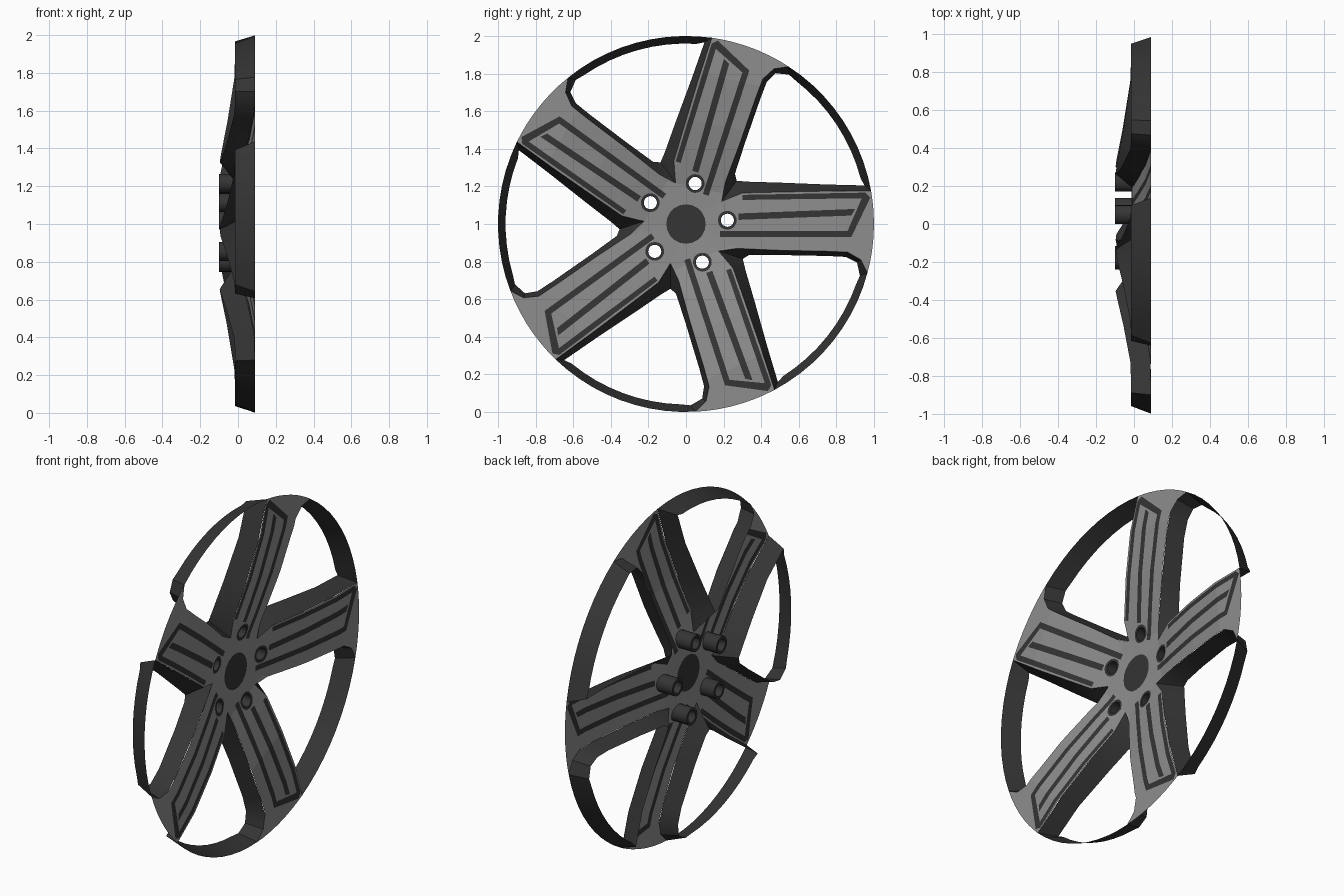
import bpy, bmesh
from math import radians, sin, cos, hypot
from mathutils import Vector

if "Cube" in bpy.data.objects:
    bpy.data.objects.remove(bpy.data.objects["Cube"])

N = 5
STEP = 360 / N
SPOKE = 6                      # angle of the first spoke in degrees
FACE = [(0, -.02), (.2, -.01), (.34, .02), (.55, .06), (.8, .09), (1.1, .09)]
BACK = [(0, -.1), (.34, -.1), (.55, -.055), (.8, -.015), (1.1, -.015)]


def material(name, v):
    m = bpy.data.materials.new(name)
    m.use_nodes = True
    m.diffuse_color = (v, v, v, 1)
    m.node_tree.nodes["Principled BSDF"].inputs["Base Color"].default_value = (v, v, v, 1)
    return m


grey = material("silver grey", .27)
black = material("dark grey", .035)


def polar(r, deg, c=(0, 0)):
    return (c[0] + r * cos(radians(deg)), c[1] + r * sin(radians(deg)))


def turn(p, k):
    c, s = cos(radians(STEP * k)), sin(radians(STEP * k))
    return (p[0] * c - p[1] * s, p[0] * s + p[1] * c)


def turned(pts, k):
    return [turn(p, k) for p in pts]


def lookup(table, t):
    for (a, u), (b, v) in zip(table, table[1:]):
        if t <= b:
            return u + (v - u) * (t - a) / (b - a)
    return table[-1][1]


DIRS = [polar(1, SPOKE + STEP * k) for k in range(N)]


def face_x(p):
    # The dished face depends on the distance along the nearest spoke
    return lookup(FACE, max(p[0] * d[0] + p[1] * d[1] for d in DIRS))


def on_face(p):
    return (face_x(p), p[0], p[1] + 1)


def on_back(p):
    return (lookup(BACK, hypot(*p)), p[0], p[1] + 1)


def finish(bm, name, mat, smooth=False):
    me = bpy.data.meshes.new(name)
    bm.to_mesh(me)
    bm.free()
    ob = bpy.data.objects.new(name, me)
    me.materials.append(mat)
    bpy.context.collection.objects.link(ob)
    if smooth:
        bpy.ops.object.select_all(action='DESELECT')
        ob.select_set(True)
        bpy.context.view_layer.objects.active = ob
        bpy.ops.object.shade_smooth_by_angle(angle=radians(35))
    return ob


def sheet(name, loops, mat):
    """Fill flat outlines with holes, then dish the result."""
    bm = bmesh.new()
    for pts in loops:
        vs = [bm.verts.new((0, p[0], p[1])) for p in pts]
        for a, b in zip(vs, vs[1:] + vs[:1]):
            bm.edges.new((a, b))
    bmesh.ops.triangle_fill(bm, use_beauty=True, use_dissolve=False,
                            edges=bm.edges[:], normal=(1, 0, 0))
    for d in DIRS:
        n = Vector((0, d[0], d[1]))
        for t, _ in FACE[1:-1]:
            bmesh.ops.bisect_plane(bm, geom=bm.verts[:] + bm.edges[:] + bm.faces[:],
                                   plane_co=n * t, plane_no=n, dist=1e-5)
    for v in bm.verts:
        v.co = on_face((v.co.y, v.co.z))
    bm.normal_update()
    for f in bm.faces:
        if f.normal.x < 0:
            f.normal_flip()
    return finish(bm, name, mat)


def loft(name, rings, mat, close=False):
    """Bridge rings of 3D points of equal length."""
    bm = bmesh.new()
    rows = [[bm.verts.new(p) for p in ring] for ring in rings]
    for r, s in zip(rows, rows[1:] + (rows[:1] if close else [])):
        for i in range(len(r)):
            j = (i + 1) % len(r)
            bm.faces.new((r[i], r[j], s[j], s[i]))
    bmesh.ops.recalc_face_normals(bm, faces=bm.faces[:])
    return finish(bm, name, mat, True)


# Window edges: front and back of the wall beside one spoke, then the next
side_f = [(.985, .175), (.75, .175), (.5, .17), (.3, .165), (.19, .12)]
side_b = [(.95, .205), (.75, .21), (.5, .22), (.33, .225), (.27, .23)]
next_f = [(.27, -.13), (.5, -.14), (.75, -.145), (.86, -.15), (.93, -.19), (.965, -.26)]
next_b = [(.335, -.165), (.5, -.165), (.75, -.17), (.85, -.175), (.91, -.205), (.925, -.275)]
arc = [57 - 4.7 * i for i in range(1, 10)]
edge_f = side_f + turned(next_f, 1)
edge_b = side_b + turned(next_b, 1)
window_f = edge_f + [polar(1, a) for a in arc]
window_b = edge_b + [polar(.96, a) for a in arc]

# Spoke details in the frame of the first spoke
band = [(.18, -.068), (.88, -.068), (.98, .14), (.955, .167), (.3, .155),
        (.3, .128), (.935, .137), (.86, -.036), (.18, -.036)]
slot = [(.28, .022), (.88, .045), (.9, .08), (.28, .056)]
BOLT = (.22, .02)


def circle(r, c=(0, 0), n=20):
    return [polar(r, 360 * i / n, c) for i in range(n)]


# Dished front sheet, with openings for the dark inlays
outline = []
for k in range(N):
    outline += turned(edge_f, k)
    outline += [polar(1, a + STEP * k) for a in (60, 64, 68, 72, 76, 79)]
holes = [circle(.105)]
for k in range(N):
    holes += [turned(s, k) for s in (band, slot, circle(.05, BOLT))]
sheet("wheel_face", [outline] + holes, grey)
sheet("hub_cap", [circle(.105)], black)

for k in range(N):
    # Dark trim on the spoke
    sheet(f"spoke_border_{k + 1}", [turned(band, k)], black)
    sheet(f"spoke_groove_{k + 1}", [turned(slot, k)], black)
    # Wall around the window, including the rim
    loft(f"window_wall_{k + 1}", [[on_face(p) for p in turned(window_f, k)],
                                  [on_back(p) for p in turned(window_b, k)]], black)
    # Open bolt tube reaching back from the face
    outer, inner = (turned(circle(r, BOLT), k) for r in (.05, .035))
    loft(f"bolt_tube_{k + 1}", [[on_face(p) for p in outer], [on_back(p) for p in outer],
                                [on_back(p) for p in inner], [on_face(p) for p in inner]],
         black, True)
